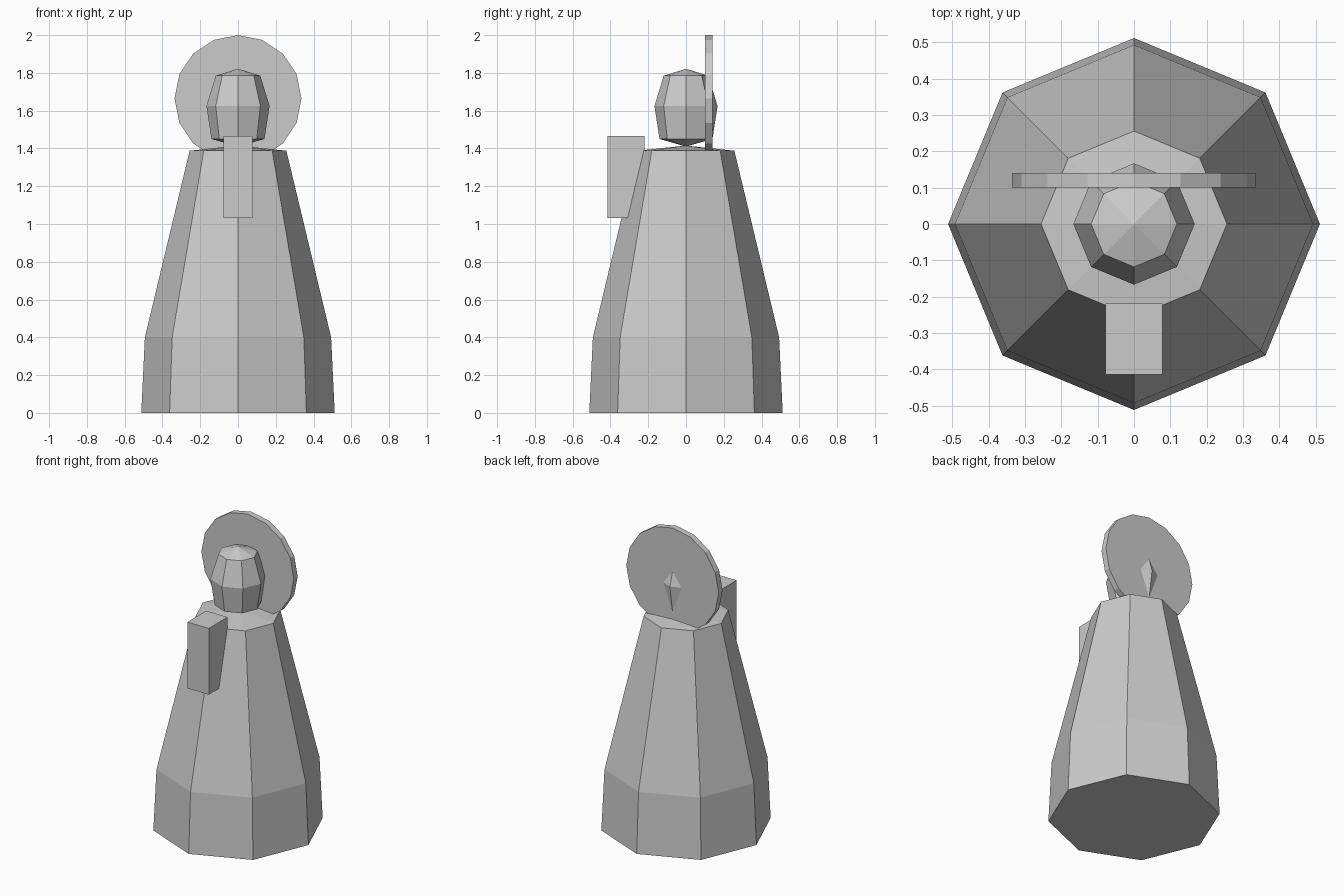
import bpy, bmesh, math

cube = bpy.data.objects.get("Cube")
if cube:
    bpy.data.objects.remove(cube, do_unlink=True)

grey = bpy.data.materials.new("light_grey")
grey.use_nodes = True
colour = (0.6, 0.6, 0.6, 1)
grey.diffuse_color = colour
grey.node_tree.nodes["Principled BSDF"].inputs["Base Color"].default_value = colour


def finish(name, bm):
    bmesh.ops.recalc_face_normals(bm, faces=bm.faces)
    mesh = bpy.data.meshes.new(name)
    bm.to_mesh(mesh)
    bm.free()
    mesh.materials.append(grey)
    obj = bpy.data.objects.new(name, mesh)
    bpy.context.collection.objects.link(obj)
    return obj


def turned(name, profile, sides=8):
    """Faceted solid of revolution; zero radius makes a pointed end."""
    bm = bmesh.new()
    rings = []
    for r, z in profile:
        count = sides if r else 1
        angles = [math.tau * i / sides for i in range(count)]
        rings.append([bm.verts.new((r * math.cos(a), r * math.sin(a), z)) for a in angles])
    for low, high in zip(rings, rings[1:]):
        for i in range(sides):
            j = (i + 1) % sides
            if len(low) == 1:
                bm.faces.new((low[0], high[j], high[i]))
            elif len(high) == 1:
                bm.faces.new((low[i], low[j], high[0]))
            else:
                bm.faces.new((low[i], low[j], high[j], high[i]))
    if len(rings[0]) > 1:
        bm.faces.new(rings[0][::-1])
    return finish(name, bm)


# Robe with a flat base and shallow pointed shoulders
turned("robe", [(0.512, 0), (0.493, 0.4), (0.256, 1.388), (0, 1.415)])

# Faceted head
turned("head", [(0, 1.41), (0.14, 1.45), (0.167, 1.625), (0.118, 1.785), (0, 1.822)])

# Upright halo disc behind the head
bm = bmesh.new()
bmesh.ops.create_cone(bm, cap_ends=True, segments=16, radius1=0.336, radius2=0.336, depth=0.04)
halo = finish("halo", bm)
halo.rotation_euler.x = math.pi / 2
halo.location = (0, 0.12, 1.664)

# Block held at the chest
bm = bmesh.new()
bmesh.ops.create_cube(bm, size=1)
bmesh.ops.scale(bm, vec=(0.156, 0.195, 0.435), verts=bm.verts)
block = finish("chest_block", bm)
block.location = (0, -0.317, 1.248)
